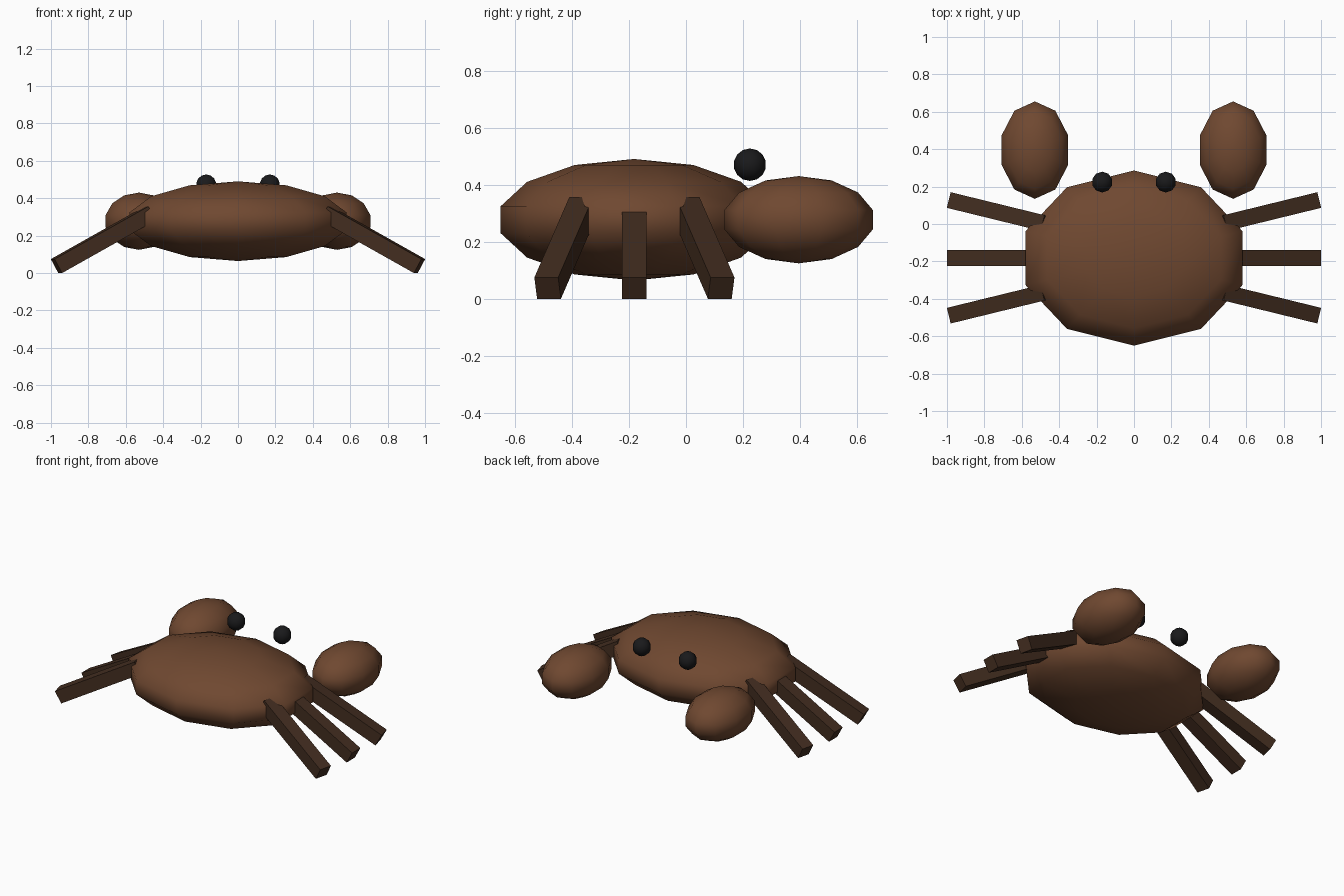
import bpy
from math import radians

if "Cube" in bpy.data.objects:
    bpy.data.objects.remove(bpy.data.objects["Cube"])


def material(name, rgb):
    m = bpy.data.materials.new(name)
    m.diffuse_color = (*rgb, 1)
    m.use_nodes = True
    m.node_tree.nodes["Principled BSDF"].inputs["Base Color"].default_value = m.diffuse_color
    return m


SHELL = material("shell_brown", (0.16, 0.065, 0.03))
LEG = material("leg_brown", (0.055, 0.026, 0.014))
BLACK = material("eye_black", (0.01, 0.01, 0.011))


def ball(name, loc, scale, mat):
    # smooth low-poly ellipsoid
    bpy.ops.mesh.primitive_uv_sphere_add(segments=10, ring_count=7, radius=1, location=loc)
    ob = bpy.context.object
    ob.name = name
    ob.scale = scale
    bpy.ops.object.transform_apply(location=False, rotation=False, scale=True)
    bpy.ops.object.shade_smooth()
    ob.data.materials.append(mat)


def leg(name, side, x, y, yaw):
    # square bar sloping down and outwards
    bpy.ops.mesh.primitive_cube_add(size=1, location=(side * x, y, 0.178),
                                    rotation=(0, side * 0.5, side * yaw))
    ob = bpy.context.object
    ob.name = name
    ob.scale = (0.588, 0.086, 0.085)
    bpy.ops.object.transform_apply(location=False, rotation=False, scale=True)
    ob.data.materials.append(LEG)


# Shell
ball("body", (0, -0.182, 0.277), (0.625, 0.48, 0.213), SHELL)

for side, label in ((-1, "left"), (1, "right")):
    # Claws and eyes
    ball(f"{label}_claw", (side * 0.53, 0.395, 0.277), (0.191, 0.267, 0.153), SHELL)
    ball(f"{label}_eye", (side * 0.17, 0.224, 0.47), (0.057, 0.057, 0.057), BLACK)
    # Three legs per side, fanned out
    leg(f"{label}_front_leg", side, 0.72, 0.062, 0.24)
    leg(f"{label}_middle_leg", side, 0.722, -0.181, 0)
    leg(f"{label}_back_leg", side, 0.72, -0.424, -0.24)
